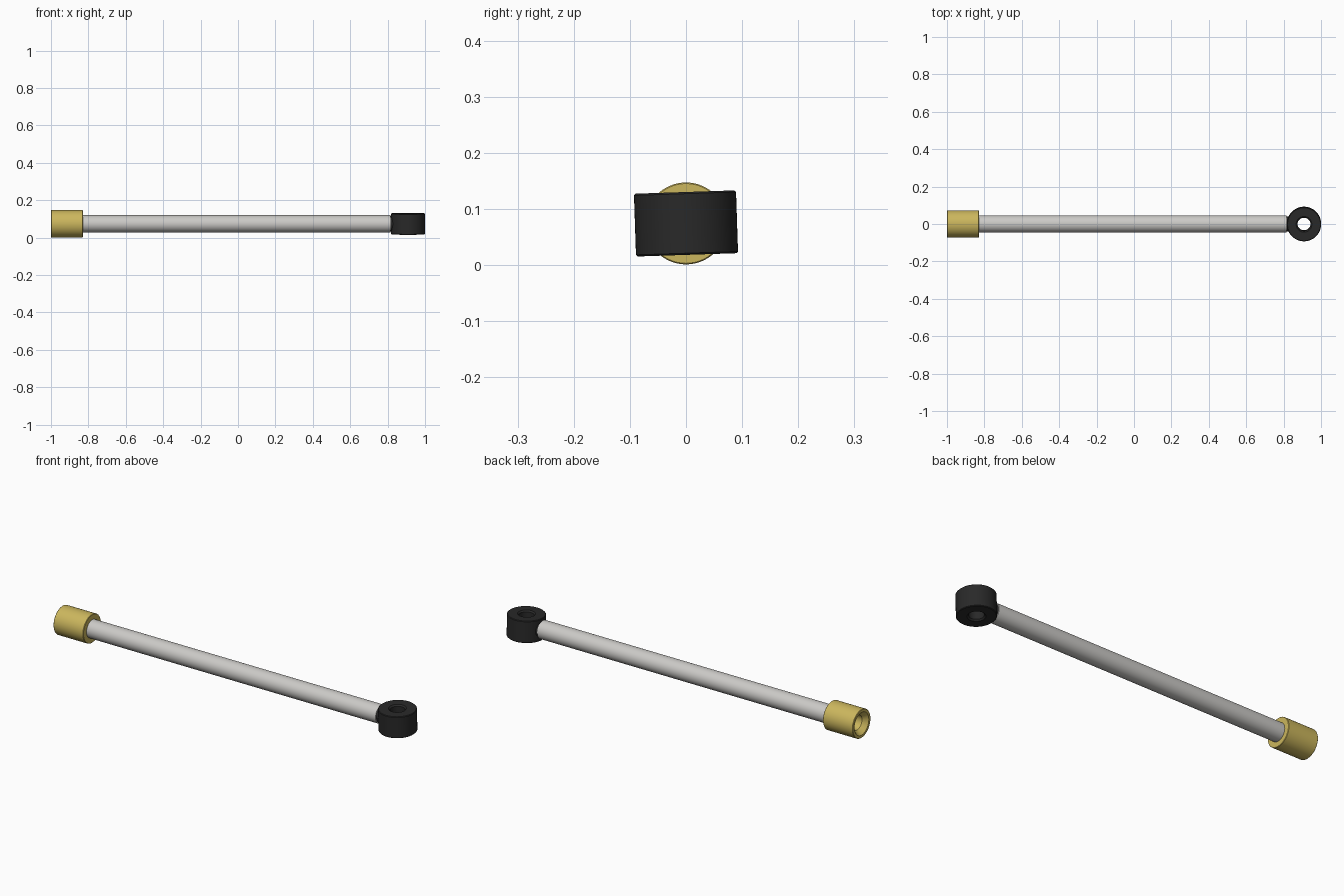
import bpy, bmesh, math
from mathutils import Matrix

cube = bpy.data.objects.get("Cube")
if cube:
    bpy.data.objects.remove(cube, do_unlink=True)

AXIS_Z = 0.074
SIDES = 64


def material(name, rgb):
    mat = bpy.data.materials.new(name)
    mat.use_nodes = True
    color = (*rgb, 1.0)
    mat.diffuse_color = color
    mat.node_tree.nodes["Principled BSDF"].inputs["Base Color"].default_value = color
    return mat


def lathe(name, profile, mat, transform, closed=False):
    """Revolve (radius, height) points about local z, then place the part."""
    bm = bmesh.new()
    verts = [bm.verts.new((r, 0, h)) for r, h in profile]
    pairs = list(zip(verts, verts[1:]))
    if closed:
        pairs.append((verts[-1], verts[0]))
    edges = [bm.edges.new(p) for p in pairs]
    bmesh.ops.spin(bm, geom=verts + edges, cent=(0, 0, 0), axis=(0, 0, 1),
                   angle=math.tau, steps=SIDES)
    bmesh.ops.remove_doubles(bm, verts=bm.verts, dist=1e-5)
    bmesh.ops.recalc_face_normals(bm, faces=bm.faces)
    bm.transform(transform)
    mesh = bpy.data.meshes.new(name)
    bm.to_mesh(mesh)
    bm.free()
    mesh.materials.append(mat)
    obj = bpy.data.objects.new(name, mesh)
    bpy.context.collection.objects.link(obj)
    bpy.ops.object.select_all(action='DESELECT')
    obj.select_set(True)
    bpy.context.view_layer.objects.active = obj
    bpy.ops.object.shade_smooth_by_angle(angle=math.radians(30))
    return obj


steel = material("light_steel", (0.60, 0.59, 0.57))
brass = material("brass", (0.60, 0.47, 0.11))
black = material("black_rubber", (0.022, 0.022, 0.022))

# Heights along local z become positions along x
along_x = Matrix.Translation((0, 0, AXIS_Z)) @ Matrix.Rotation(math.pi / 2, 4, 'Y')

# Rod, with a slim neck joining it to the eye ring
lathe("rod", [(0, -0.85), (0.046, -0.85), (0.046, 0.815), (0, 0.815)], steel, along_x)
lathe("eye_neck", [(0, 0.80), (0.041, 0.80), (0.041, 0.85), (0, 0.85)], black, along_x)

# Collar with a countersunk blind bore in its outer end
lathe("end_collar", [(0, -0.88), (0.038, -0.88), (0.038, -0.975), (0.056, -0.998),
                     (0.058, -1.0), (0.071, -1.0), (0.073, -0.998), (0.073, -0.832),
                     (0.071, -0.83), (0, -0.83)], brass, along_x)

# Eye ring with softened rims and a through hole, tilted slightly
half, outer, hole, soft = 0.056, 0.091, 0.035, 0.003
rim = [(hole, half - 0.007), (hole + 0.007, half),
       (outer - soft, half), (outer, half - soft)]
ring_profile = rim + [(r, -h) for r, h in reversed(rim)]
lathe("eye_ring", ring_profile, black,
      Matrix.Translation((0.909, 0, AXIS_Z)) @ Matrix.Rotation(math.radians(1.9), 4, 'X'),
      closed=True)
